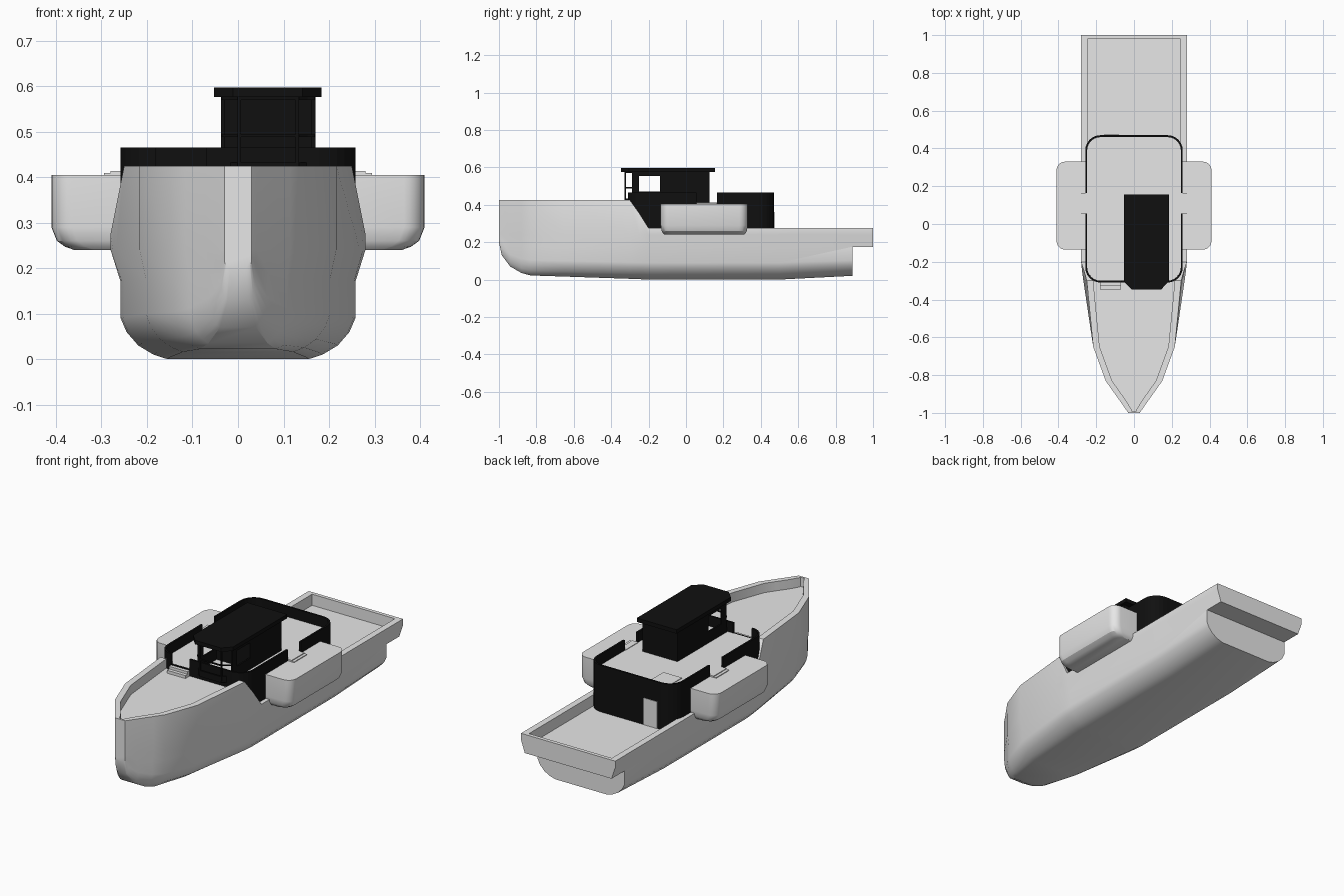
import bpy, bmesh, math

if "Cube" in bpy.data.objects:
    bpy.data.objects.remove(bpy.data.objects["Cube"], do_unlink=True)


def material(name, value):
    m = bpy.data.materials.new(name)
    m.use_nodes = True
    col = (value, value, value, 1)
    m.diffuse_color = col
    m.node_tree.nodes["Principled BSDF"].inputs["Base Color"].default_value = col
    return m


GREY = material("light_grey", 0.8)
BLACK = material("black", 0.005)


def finish(name, bm, mat, smooth=None):
    bmesh.ops.remove_doubles(bm, verts=bm.verts, dist=1e-5)
    bmesh.ops.recalc_face_normals(bm, faces=bm.faces)
    me = bpy.data.meshes.new(name)
    bm.to_mesh(me)
    bm.free()
    me.materials.append(mat)
    ob = bpy.data.objects.new(name, me)
    bpy.context.collection.objects.link(ob)
    if smooth:
        bpy.ops.object.select_all(action="DESELECT")
        ob.select_set(True)
        bpy.context.view_layer.objects.active = ob
        bpy.ops.object.shade_smooth_by_angle(angle=math.radians(smooth))
    return ob


def loft(bm, rings, caps=True):
    """Skin closed rings of equal length."""
    vs = [[bm.verts.new(p) for p in r] for r in rings]
    n = len(vs[0])
    for a, b in zip(vs, vs[1:]):
        for i in range(n):
            j = (i + 1) % n
            bm.faces.new((a[i], a[j], b[j], b[i]))
    if caps:
        bm.faces.new(vs[0])
        bm.faces.new(vs[-1])
    return vs


def prism(name, plan, z0, z1, mat):
    bm = bmesh.new()
    loft(bm, [[(x, y, z) for x, y in plan] for z in (z0, z1)])
    return finish(name, bm, mat)


def box(name, x0, x1, y0, y1, z0, z1, mat):
    return prism(name, [(x0, y0), (x1, y0), (x1, y1), (x0, y1)], z0, z1, mat)


def arc(cx, cy, r, start, steps=6):
    return [(cx + r * math.cos(start + t * math.pi / 2 / steps),
             cy + r * math.sin(start + t * math.pi / 2 / steps)) for t in range(steps + 1)]


def wall(name, path, thick, z0, z1, mat, skip=lambda x, y: False):
    """Thin wall along a closed counter-clockwise path, leaving out skipped spans."""
    n = len(path)
    inner = []
    for i, (x, y) in enumerate(path):
        (ax, ay), (bx, by) = path[i - 1], path[(i + 1) % n]
        d = math.hypot(bx - ax, by - ay)
        inner.append((x - thick * (by - ay) / d, y + thick * (bx - ax) / d))
    bm = bmesh.new()
    for i in range(n):
        j = (i + 1) % n
        if skip((path[i][0] + path[j][0]) / 2, (path[i][1] + path[j][1]) / 2):
            continue
        plan = [path[i], path[j], inner[j], inner[i]]
        loft(bm, [[(x, y, z) for x, y in plan] for z in (z0, z1)])
    return finish(name, bm, mat)


# Hull: y, keel height, side width, knuckle width, rail width, rail height, deck height
STATIONS = [
    (-1.0, 0.20, 0.030, 0.030, 0.030, 0.425, 0.375),
    (-0.985, 0.13, 0.038, 0.041, 0.041, 0.425, 0.375),
    (-0.94, 0.07, 0.066, 0.072, 0.072, 0.425, 0.375),
    (-0.88, 0.035, 0.108, 0.115, 0.115, 0.425, 0.375),
    (-0.83, 0.022, 0.140, 0.149, 0.150, 0.425, 0.375),
    (-0.65, 0.016, 0.202, 0.216, 0.216, 0.425, 0.375),
    (-0.30, 0.004, 0.250, 0.268, 0.250, 0.425, 0.375),
    (-0.25, 0.002, 0.255, 0.275, 0.264, 0.355, 0.300),
    (-0.20, 0.0, 0.258, 0.280, 0.280, 0.275, 0.215),
    (0.50, 0.0, 0.258, 0.280, 0.280, 0.275, 0.215),
    (0.89, 0.02, 0.258, 0.280, 0.280, 0.275, 0.215),
]
BILGE = [(1, 0.09), (0.95, 0.06), (0.85, 0.03), (0.72, 0.01), (0.6, 0)]


def section(y, keel, side, knuckle, rail, top, deck, floor=0.0, inner_y=None):
    iy = y if inner_y is None else inner_y
    ix = max(rail - 0.034, 0.012)
    half = [(ix, iy, deck), (ix, iy, top), (rail, y, top), (knuckle, y, 0.24)]
    for f, z in [(1, 0.17)] + BILGE:
        half.append((side * f, y, max(floor, keel + z * (1 - keel / 0.24))))
    return half + [(-x, yy, z) for x, yy, z in reversed(half)]


last = STATIONS[-1][1:]
rings = [section(*STATIONS[0], inner_y=-0.99)]
rings += [section(*s) for s in STATIONS[1:]]
rings.append(section(0.89, *last, floor=0.175))
rings.append(section(1.0, *last, floor=0.175, inner_y=0.98))
bm = bmesh.new()
grid = loft(bm, rings, caps=False)
for ring in (grid[0], grid[-1]):
    bm.faces.new(ring[2:-2])
    bm.faces.new((ring[1], ring[2], ring[-3], ring[-2]))
    bm.faces.new((ring[0], ring[1], ring[-2], ring[-1]))
bmesh.ops.dissolve_degenerate(bm, dist=1e-5, edges=bm.edges)
finish("hull", bm, GREY, 28)

# Deckhouse: rounded wall with a parapet open at the boarding gates
W, Y0, Y1, R = 0.258, -0.31, 0.47, 0.08
GATE_Y = (0.055, 0.165)
GATE_X = (-0.18, -0.07)
path = [(x, Y0) for x in GATE_X]
path += arc(W - R, Y0 + R, R, -math.pi / 2) + [(W, y) for y in GATE_Y]
path += arc(W - R, Y1 - R, R, 0) + arc(R - W, Y1 - R, R, math.pi / 2)
path += [(-W, y) for y in reversed(GATE_Y)]
path += arc(R - W, Y0 + R, R, math.pi)[:-1]


def in_gate(x, y):
    side = abs(x) > W - 0.01 and GATE_Y[0] < y < GATE_Y[1]
    front = y < Y0 + 0.01 and GATE_X[0] < x < GATE_X[1]
    return side or front


ROOF = 0.41
wall("deckhouse_wall", path, 0.01, 0.2, ROOF, BLACK)
wall("deckhouse_parapet", path, 0.01, ROOF, 0.465, BLACK, in_gate)
prism("deckhouse_roof", [(x * 0.97, 0.08 + (y - 0.08) * 0.98) for x, y in path], ROOF - 0.015, ROOF, GREY)
box("roof_hatch", -0.165, -0.055, 0.27, 0.38, ROOF, ROOF + 0.004, GREY)
box("aft_door", -0.16, -0.08, Y1 - 0.002, Y1 + 0.003, 0.216, 0.36, GREY)
for i in range(2):
    box("front_step", *GATE_X, Y0 - 0.018 * (i + 1), Y0 - 0.018 * i, 0.375, 0.405 - 0.014 * i, GREY)

# Side pods with rounded outer corners and a tucked-in bottom
for s, label in ((1, "left"), (-1, "right")):
    bm = bmesh.new()
    levels = []
    for z, i in ((0.405, 0), (0.29, 0), (0.26, 0.012), (0.247, 0.03), (0.24, 0.05)):
        r, x1, a, b = 0.045, 0.41 - i, -0.135 + i * 0.4, 0.33 - i * 0.4
        plan = [(0.24, a)] + arc(x1 - r, a + r, r, -math.pi / 2) + arc(x1 - r, b - r, r, 0) + [(0.24, b)]
        levels.append([(s * x, y, z) for x, y in plan])
    loft(bm, levels)
    finish(label + "_side_pod", bm, GREY, 32)
    for k, (x, z) in enumerate(((0.28, 0.413), (0.295, 0.409))):
        xs = sorted((s * 0.245, s * x))
        box(label + "_gate_step", *xs, *GATE_Y, 0.40, z, GREY)

# Wheelhouse: solid rear, windowed sides and an open faceted front
X0, X1, TOP = -0.037, 0.17, 0.578
box("wheelhouse_rear", X0, X1, -0.14, 0.125, ROOF, TOP, BLACK)
for x in (X0, X1 - 0.008):
    box("side_sill", x, x + 0.008, -0.29, -0.14, ROOF, 0.47, BLACK)
    box("side_lintel", x, x + 0.008, -0.29, -0.14, 0.553, TOP, BLACK)
    box("side_post", x, x + 0.008, -0.29, -0.25, 0.47, 0.553, BLACK)
front = [(X0, -0.29), (X0 + 0.04, -0.33), (X1 - 0.04, -0.33), (X1, -0.29)]
for z0, z1 in ((ROOF - 0.01, 0.432), (0.488, 0.494), (0.57, TOP)):
    wall("front_rail", front, 0.008, z0, z1, BLACK, lambda x, y: y > -0.3)
for x, y in front[1:3]:
    box("front_post", x - 0.004, x + 0.004, y, y + 0.008, ROOF, TOP, BLACK)
C = 0.042
prism("wheelhouse_roof", [(-0.053 + C, -0.348), (0.184 - C, -0.348), (0.184, -0.305),
                          (0.184, 0.155), (-0.053, 0.155), (-0.053, -0.305)], TOP - 0.002, 0.597, BLACK)
